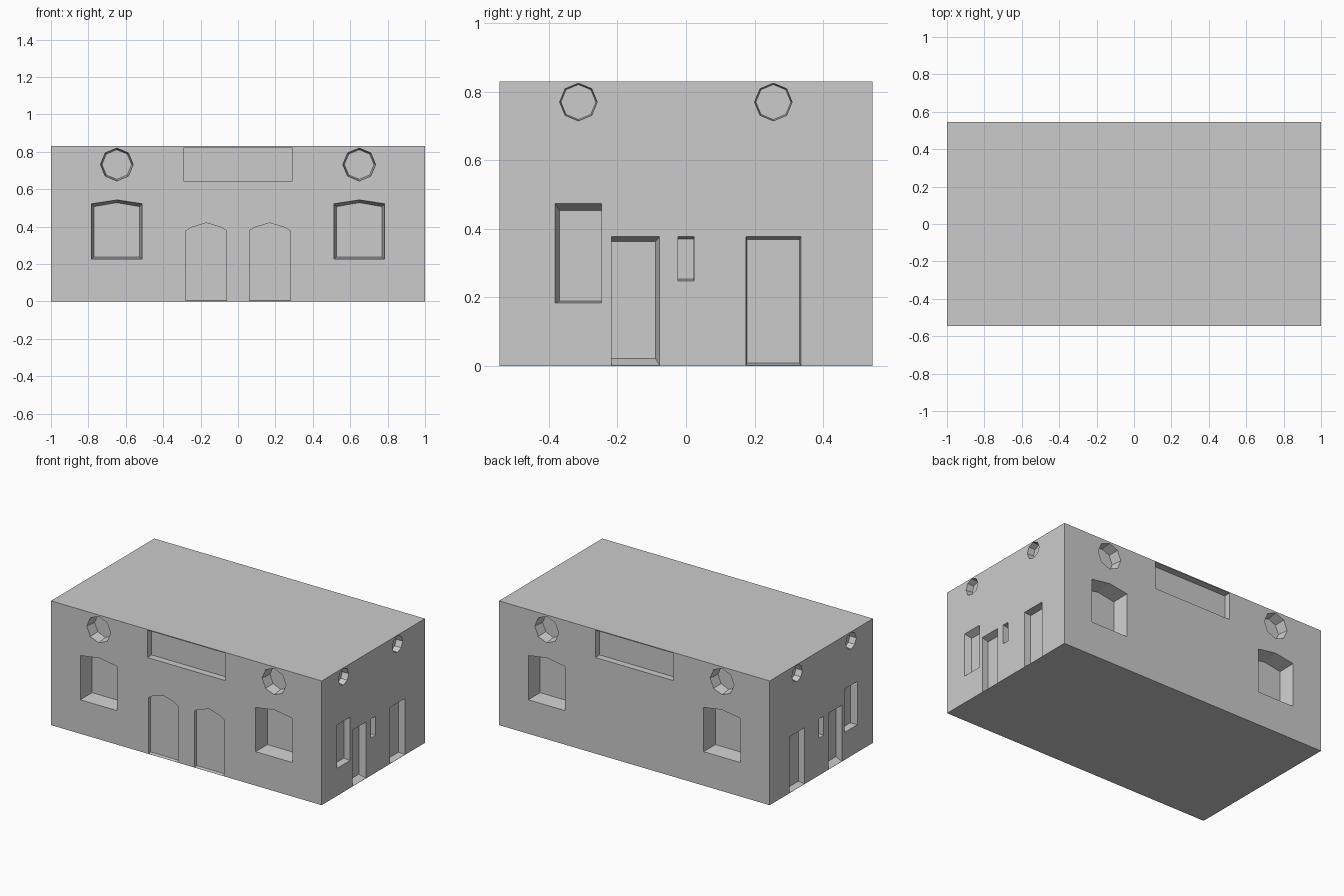
import bpy, bmesh, math
from mathutils import Vector

if "Cube" in bpy.data.objects:
    bpy.data.objects.remove(bpy.data.objects["Cube"])

W, D, H = 1.0, 0.545, 0.83   # half width, half depth, height


def rect(u0, u1, z0, z1):
    return [(u0, z0), (u1, z0), (u1, z1), (u0, z1)]


def octagon(u, z, r):
    return [(u + r * math.cos(i * math.pi / 4), z + r * math.sin(i * math.pi / 4)) for i in range(8)]


def peaked(u0, u1, z0, z1, peak):
    return [(u0, z0), (u1, z0), (u1, z1), ((u0 + u1) / 2, peak), (u0, z1)]


def arched(u0, u1, z0):
    w = u1 - u0
    return [(u0, z0), (u1, z0), (u1, 0.378), (u1 - w * 0.14, 0.396), (u0 + w / 2, 0.42),
            (u0 + w * 0.14, 0.396), (u0, 0.378)]


def recess(bm, outer, inner, depth, place):
    """Tapered plug from just outside the wall to the back of the recess."""
    rings = []
    for t in (-0.2, 1.0):
        rings.append([bm.verts.new(place(a[0] + (b[0] - a[0]) * t, a[1] + (b[1] - a[1]) * t, depth * t))
                      for a, b in zip(outer, inner)])
    n = len(outer)
    faces = [bm.faces.new(rings[0]), bm.faces.new(rings[1])]
    for i in range(n):
        j = (i + 1) % n
        faces.append(bm.faces.new((rings[0][i], rings[0][j], rings[1][j], rings[1][i])))
    bmesh.ops.recalc_face_normals(bm, faces=faces)


def make_object(name, bm):
    mesh = bpy.data.meshes.new(name)
    bm.to_mesh(mesh)
    bm.free()
    ob = bpy.data.objects.new(name, mesh)
    bpy.context.collection.objects.link(ob)
    return ob


# main block
bm = bmesh.new()
bmesh.ops.create_cube(bm, size=1)
for v in bm.verts:
    v.co = Vector((v.co.x * 2 * W, v.co.y * 2 * D, (v.co.z + 0.5) * H))
building = make_object("building", bm)

bm = bmesh.new()
for s in (-1, 1):
    # front and back: sign panel, peaked windows, round windows
    def long_wall(u, z, d, s=s):
        return Vector((u, s * (D - d), z))
    panel = rect(-0.288, 0.288, 0.642, 0.824)
    recess(bm, panel, panel, 0.045, long_wall)
    for m in (-1, 1):
        c = m * 0.648
        recess(bm, peaked(c - 0.136, c + 0.136, 0.227, 0.522, 0.543),
               peaked(c - 0.122, c + 0.122, 0.238, 0.507, 0.528), 0.105, long_wall)
        recess(bm, octagon(c, 0.732, 0.088), octagon(c, 0.732, 0.079), 0.07, long_wall)
        # arched doors on the front only
        if s < 0:
            a, b = sorted((m * 0.061, m * 0.278))
            recess(bm, arched(a, b, 0.001), arched(a, b, 0.006), 0.02, long_wall)

    # both ends: window, two doors, small slot, two round windows
    def end_wall(u, z, d, s=s):
        return Vector((s * (W - d), u, z))
    for outer, inner in (
        (rect(-0.382, -0.246, 0.184, 0.474), rect(-0.37, -0.246, 0.189, 0.454)),
        (rect(-0.218, -0.077, 0.001, 0.377), rect(-0.218, -0.089, 0.021, 0.363)),
        (rect(-0.024, 0.023, 0.248, 0.377), rect(-0.024, 0.022, 0.254, 0.37)),
        (rect(0.175, 0.335, 0.001, 0.377), rect(0.178, 0.332, 0.008, 0.369)),
    ):
        recess(bm, outer, inner, 0.045, end_wall)
    for y in (-0.314, 0.255):
        recess(bm, octagon(y, 0.77, 0.055), octagon(y, 0.77, 0.051), 0.045, end_wall)
cutters = make_object("opening_cutters", bm)
cutters.hide_render = True

# carve the openings, bake the result and drop the cutters
mod = building.modifiers.new("openings", 'BOOLEAN')
mod.operation = 'DIFFERENCE'
mod.solver = 'EXACT'
mod.object = cutters
bpy.context.view_layer.update()
carved = bpy.data.meshes.new_from_object(building.evaluated_get(bpy.context.evaluated_depsgraph_get()))
building.modifiers.clear()
building.data = carved
bpy.data.objects.remove(cutters)
